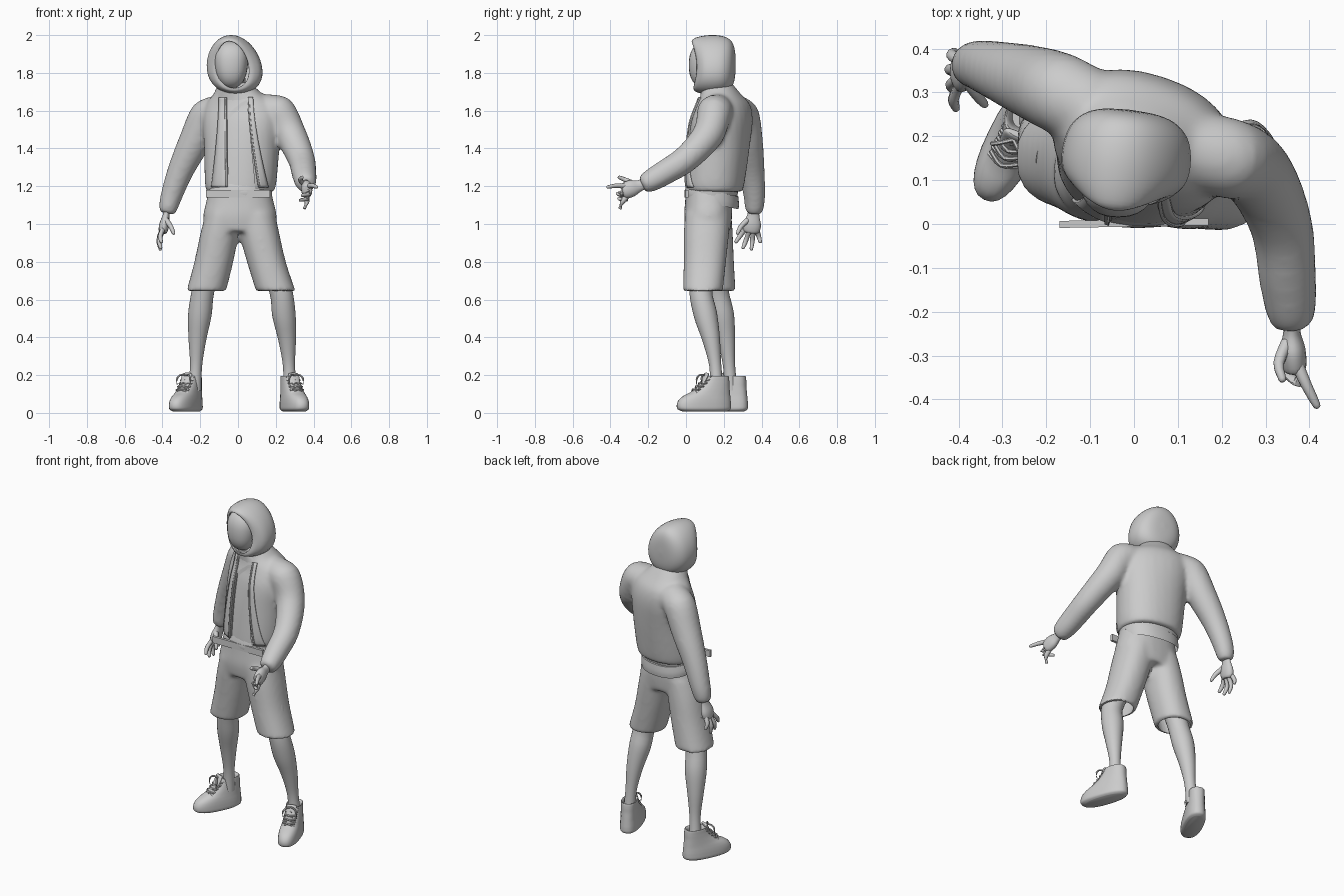
import bpy, bmesh
from math import cos, sin, pi, radians, atan2
from mathutils import Vector, Matrix

if "Cube" in bpy.data.objects:
    bpy.data.objects.remove(bpy.data.objects["Cube"])


def smooth_frames(frames, steps):
    """Catmull-Rom resampling of (centre, u, v) cross-section frames."""
    if steps < 2:
        return frames
    out, last = [], len(frames) - 1
    for i in range(last):
        p = [frames[max(0, min(last, i + k))] for k in (-1, 0, 1, 2)]
        for s in range(steps):
            t = s / steps
            out.append([0.5 * (2 * b + (c - a) * t + (2 * a - 5 * b + 4 * c - d) * t * t
                               + (3 * b - a - 3 * c + d) * t ** 3) for a, b, c, d in zip(*p)])
    return out + [frames[-1]]


def add_loft(bm, frames, seg=28, steps=4, e=2, caps=(True, True)):
    rows = []
    for c, u, v in smooth_frames(frames, steps):
        row = []
        for k in range(seg):
            a = 2 * pi * k / seg
            x, y = [(1 if w > 0 else -1) * abs(w) ** (2 / e) for w in (cos(a), sin(a))]
            row.append(bm.verts.new(c + u * x + v * y))
        rows.append(row)
    for r, q in zip(rows, rows[1:]):
        for k in range(seg):
            bm.faces.new((r[k], r[(k + 1) % seg], q[(k + 1) % seg], q[k]))
    for use, row in zip(caps, (rows[0], rows[-1])):
        if use:
            bm.faces.new(row)


def level(rings):
    """Horizontal rings: z, x, y, half width, half depth, turn in degrees."""
    return [[Vector((x, y, z)), Matrix.Rotation(radians(t), 3, 'Z') @ Vector((rx, 0, 0)),
             Matrix.Rotation(radians(t), 3, 'Z') @ Vector((0, ry, 0))] for z, x, y, rx, ry, t in rings]


def tube(pts, ref=(0, 1, 0), flat=1):
    """Rings square to a path of x, y, z, radius."""
    frames, n = [], len(pts) - 1
    for i, p in enumerate(pts):
        t = (Vector(pts[min(n, i + 1)][:3]) - Vector(pts[max(0, i - 1)][:3])).normalized()
        u = t.cross(Vector(ref)).normalized()
        frames.append([Vector(p[:3]), u * p[3] * flat, u.cross(t) * p[3]])
    return frames


def shade(ob, angle=40):
    bpy.ops.object.select_all(action='DESELECT')
    ob.select_set(True)
    bpy.context.view_layer.objects.active = ob
    bpy.ops.object.shade_smooth_by_angle(angle=radians(angle))


def finish(name, bm):
    bmesh.ops.recalc_face_normals(bm, faces=bm.faces)
    me = bpy.data.meshes.new(name)
    bm.to_mesh(me)
    bm.free()
    ob = bpy.data.objects.new(name, me)
    bpy.context.collection.objects.link(ob)
    shade(ob)
    return ob


def fuse(ob, voxel, cutter):
    """Merge overlapping volumes, soften, cut the opening and bake the result."""
    m = ob.modifiers.new('fuse', 'REMESH')
    m.mode, m.voxel_size = 'VOXEL', voxel
    m = ob.modifiers.new('soften', 'SMOOTH')
    m.factor, m.iterations = 0.5, 9
    m = ob.modifiers.new('cut', 'BOOLEAN')
    m.object, m.operation = cutter, 'DIFFERENCE'
    bpy.context.view_layer.update()
    ev = ob.evaluated_get(bpy.context.evaluated_depsgraph_get())
    me = bpy.data.meshes.new_from_object(ev)
    ob.modifiers.clear()
    ob.data = me
    bpy.data.objects.remove(cutter)
    shade(ob)


# jacket: body and both sleeves fused, with an open front
bm = bmesh.new()
add_loft(bm, level([(1.17, .012, .15, .178, .147, -6), (1.22, .014, .152, .19, .157, -8),
                    (1.4, .02, .172, .2, .16, -13), (1.54, .022, .19, .212, .152, -19),
                    (1.63, .015, .2, .192, .128, -20), (1.69, 0, .185, .13, .1, -16),
                    (1.75, -.02, .16, .085, .08, -10)]), e=2.2)
left_arm = [(.12, .17, 1.605, .085), (.215, .15, 1.59, .092), (.28, .115, 1.47, .083), (.335, 0, 1.345, .072),
            (.35, -.12, 1.268, .066), (.358, -.2, 1.222, .057), (.36, -.232, 1.206, .042)]
right_arm = [(-.09, .26, 1.6, .088), (-.165, .297, 1.57, .092), (-.228, .322, 1.44, .085),
             (-.305, .348, 1.28, .069), (-.352, .362, 1.15, .058), (-.37, .362, 1.085, .05), (-.376, .36, 1.055, .038)]
for arm in (left_arm, right_arm):
    add_loft(bm, tube(arm))
jacket = finish('jacket', bm)
bm = bmesh.new()
outline = [(-.055, 1.72), (-.05, 1.1), (.1, 1.1), (.07, 1.4), (.04, 1.72)]
f = bm.faces.new([bm.verts.new((x, -.2, z)) for x, z in outline])
g = bmesh.ops.extrude_face_region(bm, geom=[f])['geom']
bmesh.ops.translate(bm, vec=(0, .27, 0), verts=[v for v in g if isinstance(v, bmesh.types.BMVert)])
fuse(jacket, .012, finish('opening_cutter', bm))

# shirt under the jacket, its hem showing below
bm = bmesh.new()
add_loft(bm, level([(1.15, .01, .135, .17, .135, -6), (1.22, .012, .145, .174, .142, -8),
                    (1.4, .02, .172, .185, .15, -13), (1.54, .022, .188, .2, .14, -19),
                    (1.63, .015, .197, .172, .12, -20), (1.72, -.02, .165, .08, .085, -10)]), e=2.2)
finish('shirt', bm)
bm = bmesh.new()
hem = level([(1.112, .008, .137, .17, .141, -5), (1.14, .008, .137, .172, .143, -5), (1.18, .01, .14, .168, .136, -5)])
for c, u, v in hem:
    v.z -= .033
add_loft(bm, hem, caps=(False, True), e=2.3)
finish('shirt_hem', bm)

# front plackets and zip edges, laid onto the jacket
def placket(name, top, bottom, lift):
    bm = bmesh.new()
    n = 40
    rows = []
    for i in range(n + 1):
        t = i / n
        a, b = [p + (q - p) * t ** 1.5 for p, q in zip(top, bottom)]
        rows.append([bm.verts.new((a + (b - a) * k / 3, -.08, 1.67 - .475 * t)) for k in range(4)])
    for r, q in zip(rows, rows[1:]):
        for k in range(3):
            bm.faces.new((r[k], q[k], q[k + 1], r[k + 1]))
    ob = finish(name, bm)
    w = ob.modifiers.new('lay', 'SHRINKWRAP')
    w.target, w.wrap_method = jacket, 'PROJECT'
    w.use_project_y, w.use_positive_direction, w.use_negative_direction = True, True, False
    w.offset = lift
    s = ob.modifiers.new('thick', 'SOLIDIFY')
    s.thickness, s.offset = .008, 0


placket('right_placket', (-.1, -.062), (-.14, -.058), .004)
placket('left_placket', (.055, .08), (.11, .16), .004)
placket('right_zip', (-.069, -.06), (-.065, -.056), .009)
placket('left_zip', (.053, .061), (.108, .116), .009)

# flat belt across the front
bm = bmesh.new()
bmesh.ops.create_cube(bm, size=1, matrix=Matrix.Translation((.0, .002, 1.16)) @ Matrix.Rotation(radians(1), 4, 'Z')
                      @ Matrix.Diagonal((.34, .016, .04, 1)))
finish('belt', bm)

# hood: rings from the face opening to the back of the head
bm = bmesh.new()
rings = [(.028, .088, .124), (.045, .113, .141), (.09, .139, .153), (.15, .147, .157),
         (.205, .137, .148), (.24, .108, .125), (.257, .065, .08), (.262, .005, .005)]
add_loft(bm, [[Vector((-.03, y, 1.843)), Vector((rx, 0, 0)), Vector((0, 0, rz))] for y, rx, rz in rings],
         seg=36, e=2.08, caps=(False, True))
turn = Matrix.Rotation(radians(-7), 3, 'Z')
for v in bm.verts:
    h = v.co.z - 1.83
    v.co.x = -.03 + (v.co.x + .03) * (1 - .9 * h) + .01 - .1 * h
    v.co.y += .05 * max(0, 1 - (h / .14) ** 2) * max(0, 1 - v.co.y / .14)
    pivot = Vector((-.03, .14, 0))
    v.co = turn @ (v.co - pivot) + pivot
hood = finish('hood', bm)
m = hood.modifiers.new('cloth', 'SOLIDIFY')
m.thickness, m.offset = .008, -1

# face and neck
bm = bmesh.new()
bmesh.ops.create_uvsphere(bm, u_segments=28, v_segments=18, radius=1)
for v in bm.verts:
    x, y, z = [(1 if w > 0 else -1) * abs(w) ** .85 for w in v.co]
    v.co = (-.036 + x * .088 * (1 + .12 * z), .112 + y * .097, 1.842 + z * .125)
finish('face', bm)
bm = bmesh.new()
add_loft(bm, tube([(-.01, .17, 1.62, .065), (-.025, .14, 1.8, .06)]))
finish('neck', bm)

# shorts: hips and both legs fused, hollow at the hems
legs = [[(1.06, .085, .115, .11, .12, 0), (.95, .112, .108, .107, .12, 0), (.8, .15, .1, .103, .112, 0), (.645, .2, .09, .105, .105, 0)],
        [(1.06, -.07, .12, .1, .12, 0), (.95, -.097, .128, .102, .12, 0), (.8, -.128, .14, .103, .114, 0), (.645, -.168, .153, .105, .11, 0)]]
bm, cut = bmesh.new(), bmesh.new()
add_loft(bm, level([(1.2, .008, .12, .162, .12, 0), (1.12, .01, .12, .178, .125, 0),
                    (1.04, .01, .117, .195, .127, 0), (.96, .008, .118, .18, .118, 0)]), e=2.3)
for leg in legs:
    add_loft(bm, level(leg), e=2.2)
    (z0, x0, y0, *_), (z1, x1, y1, *_) = leg[2:]
    add_loft(cut, level([(.8, x0, y0, .085, .092, 0), (z1, x1, y1, .09, .092, 0), (.6, x1, y1, .09, .092, 0)]), steps=1)
fuse(finish('shorts', bm), .012, finish('hem_cutter', cut))

# lower legs
for name, pts in {
        'left_leg': [(.17, .095, .82, .075), (.226, .078, .65, .061), (.243, .103, .52, .062), (.26, .133, .39, .047),
                     (.27, .155, .25, .032), (.275, .163, .12, .036)],
        'right_leg': [(-.15, .145, .82, .075), (-.185, .165, .65, .06), (-.202, .192, .52, .062), (-.215, .213, .39, .047),
                      (-.222, .228, .25, .032), (-.23, .238, .12, .036)]}.items():
    bm = bmesh.new()
    add_loft(bm, tube(pts))
    finish(name, bm)

# shoes: built heel to toe along x, then placed; z, heel, toe, half width
shape = [(.008, .015, .262, .045), (.02, -.004, .288, .058), (.045, -.006, .292, .059), (.07, -.004, .28, .057),
         (.09, -.002, .255, .054), (.11, .0, .215, .051), (.14, .003, .172, .048), (.17, .004, .147, .046),
         (.195, .008, .132, .044), (.185, .02, .118, .034), (.16, .025, .11, .03)]
for side, heel, toe in (('left', (.252, .23), (.35, -.055)), ('right', (-.213, .318), (-.345, .05))):
    place = Matrix.Translation((*heel, 0)) @ Matrix.Rotation(atan2(toe[1] - heel[1], toe[0] - heel[0]), 4, 'Z')
    upper, lace = bmesh.new(), bmesh.new()
    add_loft(upper, level([(z, (h + t) / 2, 0, (t - h) / 2, w, 0) for z, h, t, w in shape]), e=2.4)
    # tongue and crossed laces
    add_loft(lace, tube([(.2, 0, .108, .025), (.155, 0, .155, .028), (.13, 0, .2, .03), (.125, 0, .21, .02)],
                        flat=.35), seg=16)
    for i in range(5):
        a, z = .205 - .018 * i, .117 + .017 * i
        for s in (-1, 1):
            add_loft(lace, tube([(a - .012, -.036 * s, z - .012, .005), (a, 0, z + .008, .005),
                                 (a - .02, .036 * s, z + .004, .005)], ref=(0, 0, 1)), seg=6, steps=3)
    for s in (-1, 1):
        add_loft(lace, tube([(.14, 0, .2, .005), (.16, .025 * s, .2, .005), (.17, .04 * s, .178, .005),
                             (.17, .038 * s, .15, .004)], ref=(0, 0, 1)), seg=6, steps=3)
    for part, b in (('shoe', upper), ('laces', lace)):
        b.transform(place)
        finish(f'{side}_{part}', b)

# hands: flattened palm plus five jointed fingers (base, knuckle, tip)
def hand(name, palm, ref, flat, fingers):
    bm = bmesh.new()
    add_loft(bm, tube(palm, ref, flat), seg=16)
    for base, mid, tip in fingers:
        b, m, t = Vector(base), Vector(mid), Vector(tip)
        add_loft(bm, tube([(*b, .015), (*m, .0125), (*m.lerp(t, .85), .009), (*t, .003)], (.3, .5, .81)), seg=10, steps=3)
    finish(name, bm)


hand('right_hand', [(-.372, .36, 1.1, .03), (-.38, .357, 1.05, .031), (-.39, .35, 1.0, .047), (-.396, .345, .965, .044),
                    (-.397, .343, .952, .03)], (0, 1, 0), .55,
     [((-.38, .325, 1.02), (-.355, .29, .985), (-.338, .27, .945)),
      ((-.397, .317, .975), (-.412, .285, .935), (-.405, .26, .9)),
      ((-.398, .335, .965), (-.418, .318, .915), (-.408, .3, .868)),
      ((-.398, .355, .965), (-.42, .352, .915), (-.41, .345, .86)),
      ((-.396, .373, .975), (-.416, .385, .935), (-.408, .395, .9))])
hand('left_hand', [(.36, -.2, 1.222, .03), (.36, -.245, 1.203, .03), (.362, -.285, 1.19, .044), (.366, -.325, 1.175, .042),
                   (.367, -.337, 1.172, .028)], (0, 0, 1), .65,
     [((.35, -.27, 1.21), (.33, -.318, 1.232), (.34, -.36, 1.25)),
      ((.37, -.315, 1.2), (.392, -.365, 1.203), (.42, -.42, 1.195)),
      ((.368, -.325, 1.182), (.375, -.36, 1.16), (.335, -.335, 1.15)),
      ((.366, -.322, 1.165), (.37, -.352, 1.135), (.325, -.31, 1.125)),
      ((.362, -.31, 1.15), (.365, -.338, 1.115), (.35, -.35, 1.08))])
